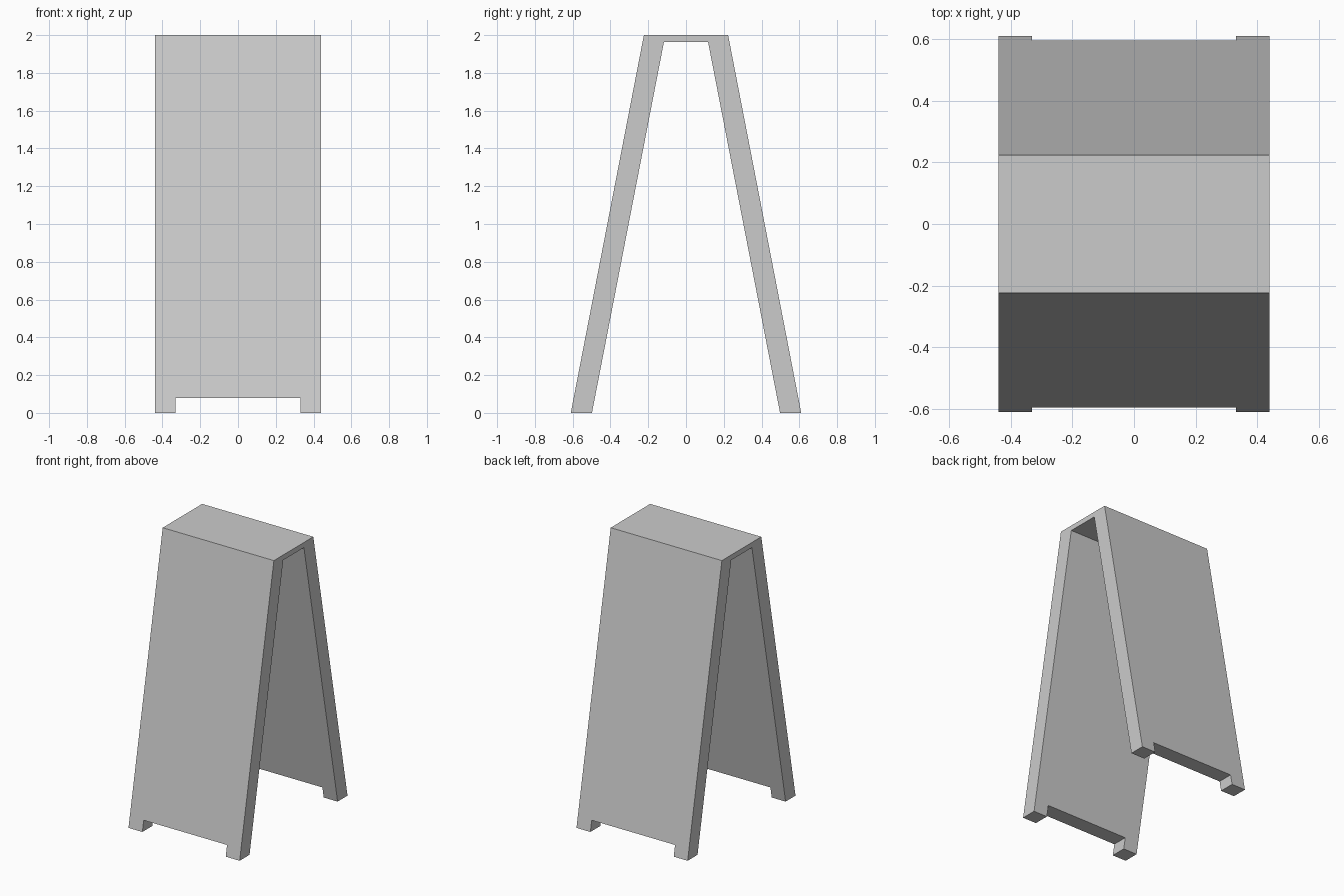
import bpy, bmesh

if "Cube" in bpy.data.objects:
    bpy.data.objects.remove(bpy.data.objects["Cube"])

HALF_WIDTH = 0.44


def extrude_profile(name, points, half_width):
    """Extrude a closed (y, z) profile symmetrically along x."""
    bm = bmesh.new()
    face = bm.faces.new([bm.verts.new((-half_width, y, z)) for y, z in points])
    result = bmesh.ops.extrude_face_region(bm, geom=[face])
    verts = [v for v in result["geom"] if isinstance(v, bmesh.types.BMVert)]
    bmesh.ops.translate(bm, verts=verts, vec=(2 * half_width, 0, 0))
    bmesh.ops.recalc_face_normals(bm, faces=bm.faces)
    mesh = bpy.data.meshes.new(name)
    bm.to_mesh(mesh)
    bm.free()
    obj = bpy.data.objects.new(name, mesh)
    bpy.context.collection.objects.link(obj)
    return obj


# Folding board: two leaning panels joined by a flat top
half = [(0.61, 0), (0.223, 2), (0.117, 1.963), (0.498, 0)]
outer, inner = half[:2], half[2:]
profile = (outer + [(-y, z) for y, z in reversed(outer)]
           + [(-y, z) for y, z in reversed(inner)] + inner)
board = extrude_profile("sandwich_board", profile, HALF_WIDTH)

# Notch through both lower edges, leaving four feet
cutter = extrude_profile("foot_gap_cutter",
                         [(-0.8, -0.1), (0.8, -0.1), (0.8, 0.078), (-0.8, 0.078)], 0.33)
cutter.hide_render = True
cut = board.modifiers.new("foot_gap", "BOOLEAN")
cut.operation = "DIFFERENCE"
cut.solver = "EXACT"
cut.object = cutter

bpy.context.view_layer.objects.active = board
bpy.ops.object.modifier_apply(modifier=cut.name)
bpy.data.objects.remove(cutter)
